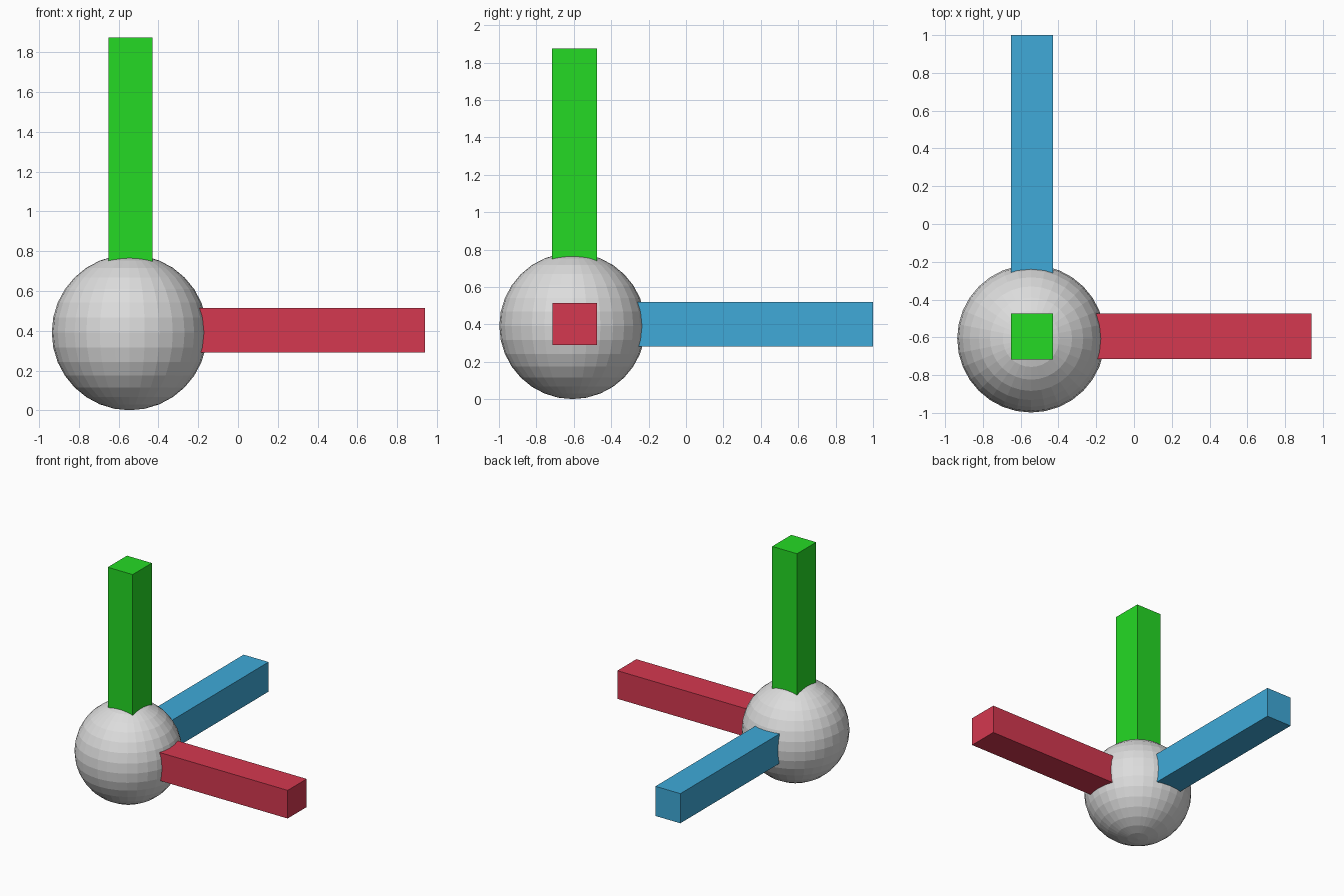
import bpy

if "Cube" in bpy.data.objects:
    bpy.data.objects.remove(bpy.data.objects["Cube"])

CENTRE = (-0.545, -0.607, 0.392)
RADIUS = 0.391


def material(name, colour):
    mat = bpy.data.materials.new(name)
    mat.diffuse_color = (*colour, 1.0)
    mat.use_nodes = True
    mat.node_tree.nodes["Principled BSDF"].inputs["Base Color"].default_value = mat.diffuse_color
    return mat


def bar(name, low, high, mat):
    """Square-ended bar between two opposite corners."""
    bpy.ops.mesh.primitive_cube_add(
        size=1, location=[(a + b) / 2 for a, b in zip(low, high)])
    obj = bpy.context.object
    obj.name = name
    obj.scale = [b - a for a, b in zip(low, high)]
    bpy.ops.object.transform_apply(location=False, rotation=False, scale=True)
    obj.data.materials.append(mat)


# Faceted ball at the corner
bpy.ops.mesh.primitive_uv_sphere_add(
    segments=32, ring_count=16, radius=RADIUS, location=CENTRE)
ball = bpy.context.object
ball.name = "ball"
ball.data.materials.append(material("light grey", (0.72, 0.72, 0.72)))

# Three bars, each with its inner end buried in the ball
bar("right_bar", (-0.25, -0.715, 0.29), (0.94, -0.475, 0.515),
    material("red", (0.66, 0.04, 0.08)))
bar("back_bar", (-0.65, -0.31, 0.283), (-0.43, 1.0, 0.52),
    material("blue", (0.05, 0.40, 0.69)))
bar("upright_bar", (-0.65, -0.717, 0.69), (-0.43, -0.475, 1.875),
    material("green", (0.018, 0.70, 0.018)))
